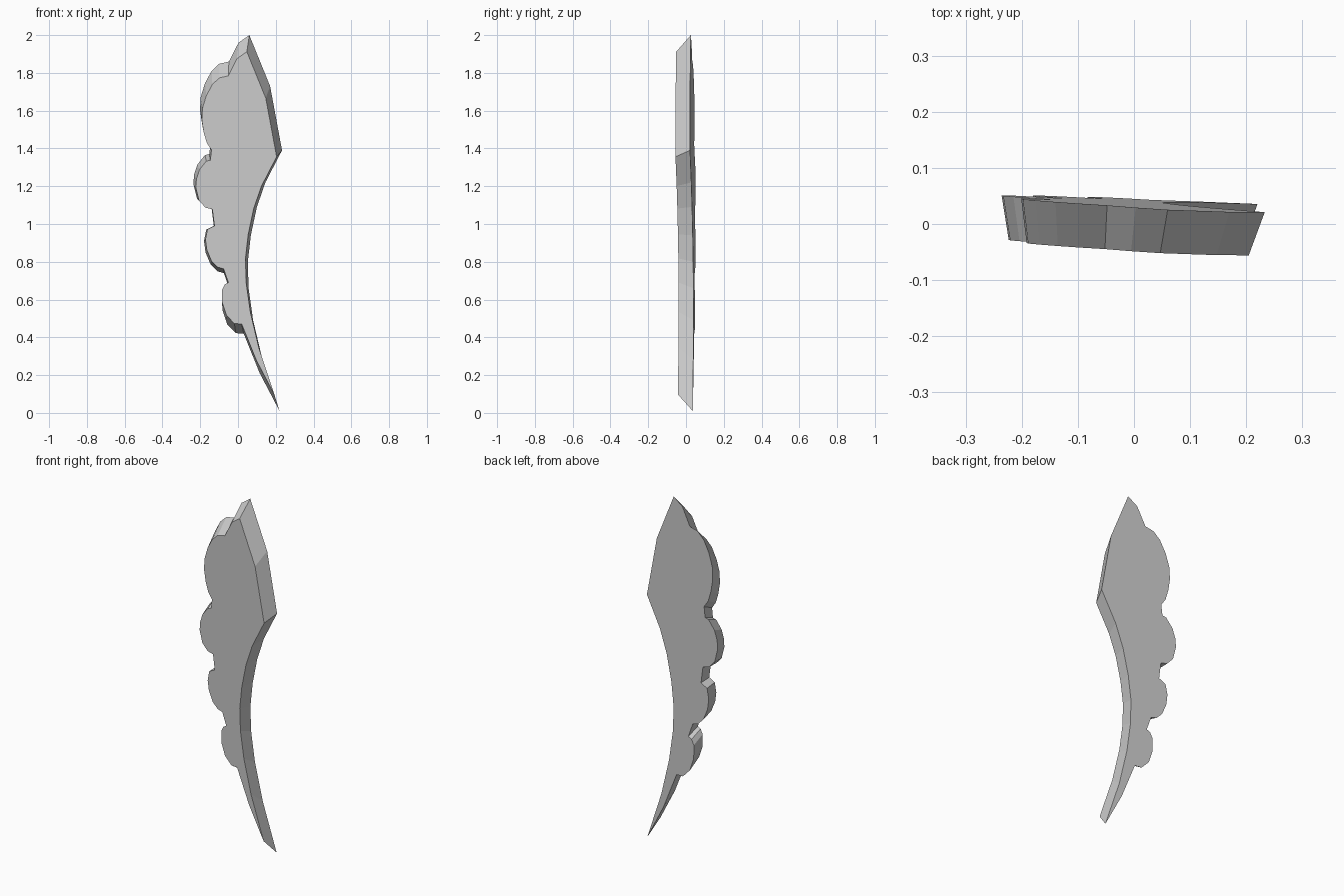
import bpy, bmesh

# Outline of the larger rear face (x, z), clockwise from the tip
right_edge = [(0.06, 2.0), (0.17, 1.73), (0.233, 1.39), (0.145, 1.22), (0.10, 1.09),
              (0.068, 0.94), (0.052, 0.80), (0.056, 0.66), (0.08, 0.49),
              (0.13, 0.28), (0.22, 0.01)]
lobes = [
    [(0.115, 0.21), (0.03, 0.42)],
    [(-0.012, 0.422), (-0.058, 0.47), (-0.083, 0.545), (-0.083, 0.62), (-0.068, 0.65), (-0.047, 0.66)],
    [(-0.075, 0.74), (-0.11, 0.75), (-0.145, 0.785), (-0.172, 0.85), (-0.18, 0.91), (-0.168, 0.97), (-0.128, 0.99)],
    [(-0.14, 1.085), (-0.18, 1.095), (-0.217, 1.135), (-0.236, 1.21), (-0.233, 1.26), (-0.215, 1.315), (-0.175, 1.365), (-0.152, 1.37)],
    [(-0.145, 1.43), (-0.172, 1.47), (-0.19, 1.53), (-0.201, 1.60), (-0.198, 1.67), (-0.175, 1.745), (-0.14, 1.81), (-0.10, 1.848), (-0.048, 1.86)],
    [(0.003, 1.96)],
]
outline = right_edge + [p for lobe in lobes for p in lobe]


def face_ring(bm, scale, shift, depth):
    """One ring of the plate, tapered about its middle and slightly tilted."""
    ring = []
    for x, z in outline:
        px, pz = x * scale + shift, 1 + (z - 1) * scale
        ring.append(bm.verts.new((px, depth - 0.06 * px - 0.01 * (pz - 1), pz)))
    return ring


# Scalloped plate with bevelled rim
bm = bmesh.new()
back = face_ring(bm, 1.0, 0.0, 0.039)
front = face_ring(bm, 0.912, -0.008, -0.040)
bm.faces.new(back)
bm.faces.new(front)
n = len(outline)
for i in range(n):
    j = (i + 1) % n
    bm.faces.new((back[i], back[j], front[j], front[i]))
bmesh.ops.recalc_face_normals(bm, faces=bm.faces)

mesh = bpy.data.meshes.new("scalloped_blade")
bm.to_mesh(mesh)
bm.free()
blade = bpy.data.objects.new("scalloped_blade", mesh)
bpy.context.collection.objects.link(blade)
